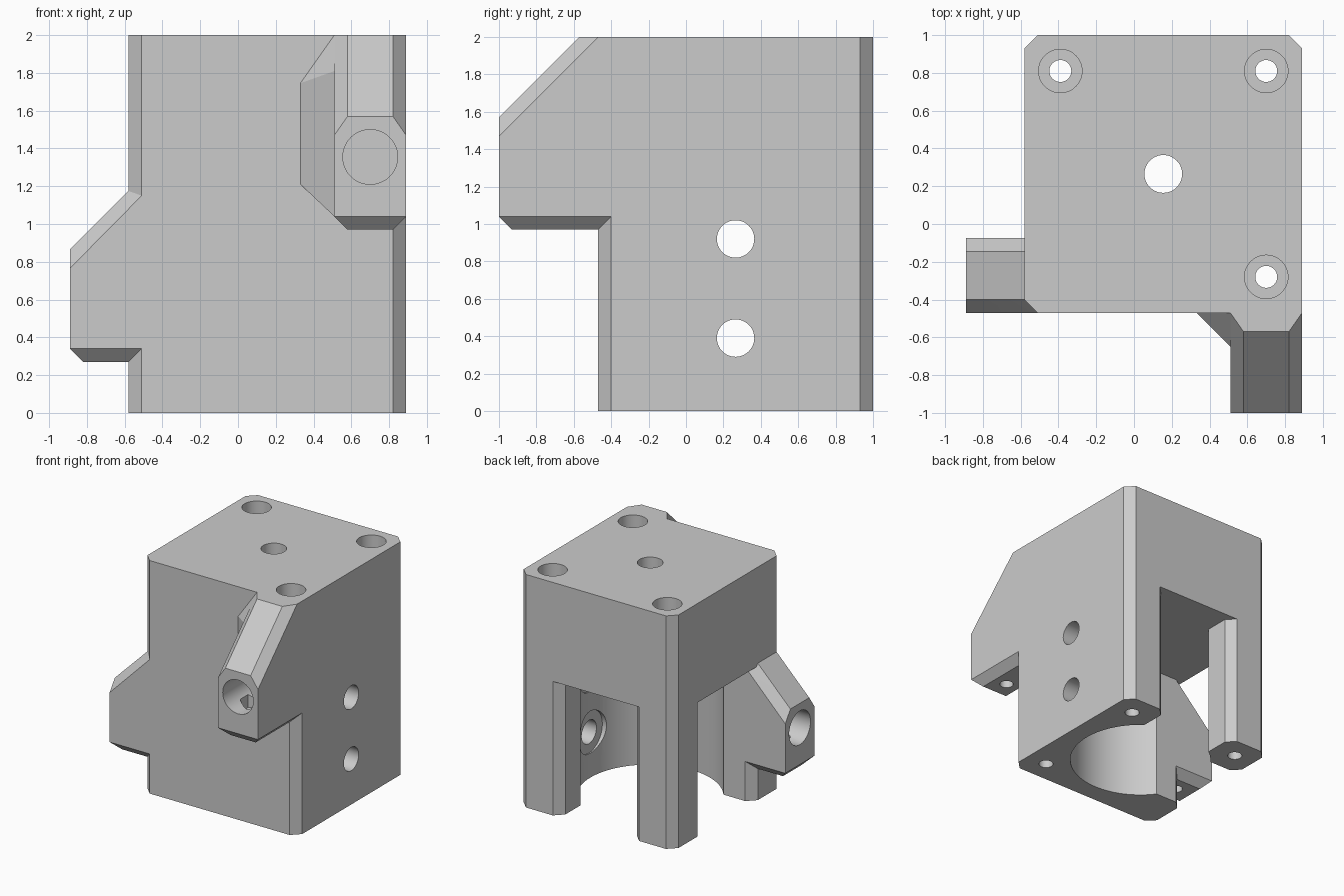
import bpy, bmesh, math
from mathutils import Vector, Matrix

default = bpy.data.objects.get("Cube")
if default:
    bpy.data.objects.remove(default, do_unlink=True)

CX, CY, HALF, C = 0.155, 0.265, 0.735, 0.07
CAVITY_TOP = 1.15

grey = bpy.data.materials.new("light_grey")
grey.use_nodes = True
grey.diffuse_color = (0.6, 0.6, 0.6, 1)
grey.node_tree.nodes["Principled BSDF"].inputs["Base Color"].default_value = (0.6, 0.6, 0.6, 1)


def to_object(name, bm):
    bmesh.ops.recalc_face_normals(bm, faces=bm.faces)
    mesh = bpy.data.meshes.new(name)
    bm.to_mesh(mesh)
    bm.free()
    mesh.materials.append(grey)
    obj = bpy.data.objects.new(name, mesh)
    bpy.context.collection.objects.link(obj)
    return obj


def prism(name, outline, z0, z1):
    bm = bmesh.new()
    face = bm.faces.new([bm.verts.new((x, y, z0)) for x, y in outline])
    up = bmesh.ops.extrude_face_region(bm, geom=[face])["geom"]
    bmesh.ops.translate(bm, vec=(0, 0, z1 - z0),
                        verts=[v for v in up if isinstance(v, bmesh.types.BMVert)])
    return to_object(name, bm)


def hull(name, points):
    bm = bmesh.new()
    for p in points:
        bm.verts.new(p)
    bmesh.ops.convex_hull(bm, input=bm.verts)
    bmesh.ops.dissolve_limit(bm, angle_limit=0.01, verts=bm.verts, edges=bm.edges)
    return to_object(name, bm)


def rod(start, end, radius, sides=48):
    a, b = Vector(start), Vector(end)
    bm = bmesh.new()
    turn = (b - a).to_track_quat('Z', 'Y').to_matrix().to_4x4()
    bmesh.ops.create_cone(bm, cap_ends=True, segments=sides, radius1=radius, radius2=radius,
                          depth=(b - a).length, matrix=Matrix.Translation((a + b) / 2) @ turn)
    return to_object("cutter", bm)


def combine(target, tool, operation):
    mod = target.modifiers.new(operation, 'BOOLEAN')
    mod.operation, mod.solver, mod.object = operation, 'EXACT', tool
    bpy.context.view_layer.objects.active = target
    bpy.ops.object.modifier_apply(modifier=mod.name)
    bpy.data.objects.remove(tool, do_unlink=True)


def ear(name, place, half, inner, outer, bottom, top, upper):
    """Chamfered lug; place maps (side, outward, z) into the model."""
    pts = []
    for s in (-1, 1):
        wide, slim = s * half, s * (half - C)
        pts += [(slim, outer - C, bottom), (slim, inner, bottom),
                (wide, outer, bottom + C), (wide, inner, bottom + C),
                (wide, outer, top - 0.1), (slim, outer, top)]
        pts += [(slim if narrow else wide, out, z) for narrow, out, z in upper]
    return hull(name, [place(*p) for p in pts])


# Main block with chamfered upright corners
r, k = HALF, HALF - C
corners = [(k, -r), (r, -k), (r, k), (k, r), (-k, r), (-r, k), (-r, -k), (-k, -r)]
body = prism("mount_body", [(CX + x, CY + y) for x, y in corners], 0, 2)

# Flared openings at the back and at the -x side
slot = [(-0.34, 0), (0.34, 0), (0.34, k), (0.41, r), (0.41, 1), (-0.41, 1), (-0.41, r), (-0.34, k)]
combine(body, prism("cutter", [(CX + u, CY + v) for u, v in slot], -0.1, CAVITY_TOP), 'DIFFERENCE')
combine(body, prism("cutter", [(CX - v, CY + u) for u, v in slot], -0.1, CAVITY_TOP), 'DIFFERENCE')

# Front ear and side ear
EAR_X, EAR_Y = 0.7, -0.2725
front_ear = ear("front_ear", lambda s, o, z: (EAR_X + s, -o, z), 0.19, 0.4, 1.0, 0.97, 1.57,
                [(True, 0.57, 2), (False, 0.47, 2), (False, 0.4, 2)])
side_ear = ear("side_ear", lambda s, o, z: (-o, EAR_Y + s, z), 0.1975, 0.51, 0.89, 0.27, 0.865,
               [(True, 0.51, 1.245), (False, 0.51, 1.15)])
combine(body, front_ear, 'UNION')
combine(body, side_ear, 'UNION')

# Gusset between the front ear and the block
gusset = hull("gusset", [(0.33, -0.47, 1.745), (0.33, -0.47, 1.21), (0.51, -0.65, 1.81),
                         (0.51, -0.65, 1.04), (0.51, -0.47, 2), (0.51, -0.47, 1.04),
                         (0.55, -0.45, 1.9), (0.55, -0.45, 1.1), (0.35, -0.45, 1.7), (0.35, -0.45, 1.25)])
combine(body, gusset, 'UNION')

cutters = [
    rod((CX, CY, -0.1), (CX, CY, CAVITY_TOP), 0.57, 96),  # large bore
    rod((CX, CY, 1), (CX, CY, 2.1), 0.1),                 # centre hole
]

# Counterbored corner screw holes
for x, y in ((-0.39, 0.81), (0.7, 0.81), (0.7, -0.28)):
    cutters += [rod((x, y, -0.1), (x, y, 2.1), 0.058), rod((x, y, 1.7), (x, y, 2.1), 0.115)]

# Side holes with head recesses inside the bore
for z in (0.39, 0.92):
    cutters += [rod((0.5, CY, z), (1, CY, z), 0.1), rod((0.5, CY, z), (0.735, CY, z), 0.18)]

# Blind ear sockets, each with a nut pocket and a set-screw hole from below
for mouth, inward, bottom in ((Vector((EAR_X, -1, 1.355)), Vector((0, 1, 0)), 0.97),
                              (Vector((-0.89, EAR_Y, 0.655)), Vector((1, 0, 0)), 0.27)):
    p = mouth + inward * 0.22
    cutters += [rod(mouth - inward * 0.1, mouth + inward * 0.42, 0.145),
                rod((p.x, p.y, bottom - 0.1), p, 0.055),
                rod((p.x, p.y, p.z - 0.22), p, 0.11, 6)]

for cutter in cutters:
    combine(body, cutter, 'DIFFERENCE')

# Smooth the round walls, keep the edges crisp
bpy.ops.object.select_all(action='DESELECT')
body.select_set(True)
bpy.context.view_layer.objects.active = body
bpy.ops.object.shade_smooth_by_angle(angle=math.radians(25))
